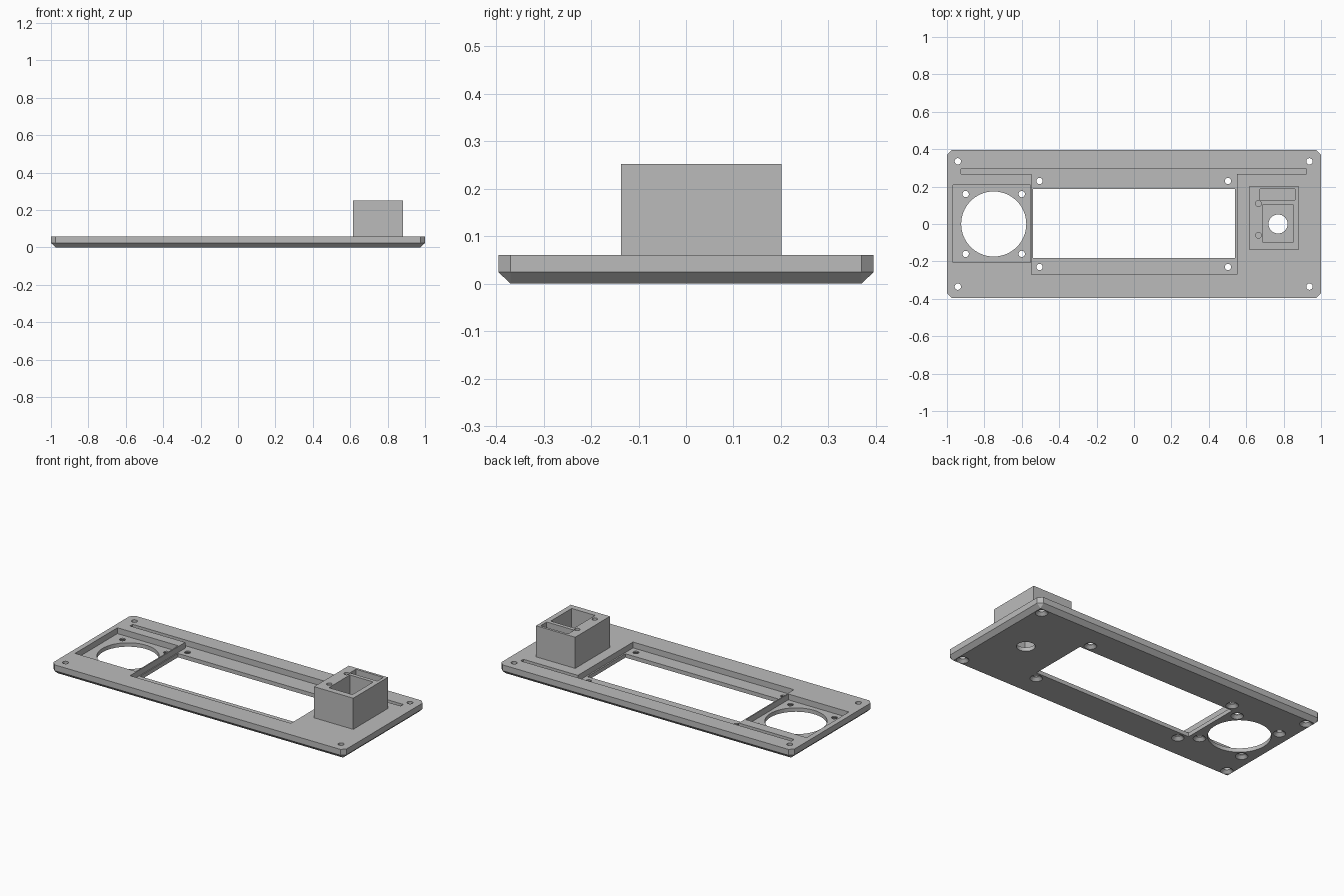
import bpy, bmesh, math

cube = bpy.data.objects.get("Cube")
if cube:
    bpy.data.objects.remove(cube, do_unlink=True)

grey = bpy.data.materials.new("mid grey")
grey.use_nodes = True
grey.diffuse_color = (0.5, 0.5, 0.5, 1)
grey.node_tree.nodes["Principled BSDF"].inputs["Base Color"].default_value = (0.5, 0.5, 0.5, 1)

TOP = 0.06        # upper face of the panel
FLOOR = 0.024     # floor of the recesses, also where the lower bevel starts
ROOF = 0.252      # top of the button housing
BEVEL = 0.025
HALF_DEPTH = 0.395


def finish(name, bm):
    bmesh.ops.recalc_face_normals(bm, faces=bm.faces)
    mesh = bpy.data.meshes.new(name)
    bm.to_mesh(mesh)
    bm.free()
    mesh.materials.append(grey)
    obj = bpy.data.objects.new(name, mesh)
    bpy.context.collection.objects.link(obj)
    return obj


def prism(name, outline, z0, z1):
    bm = bmesh.new()
    face = bm.faces.new([bm.verts.new((x, y, z0)) for x, y in outline])
    top = bmesh.ops.extrude_face_region(bm, geom=[face])["geom"]
    verts = [v for v in top if isinstance(v, bmesh.types.BMVert)]
    bmesh.ops.translate(bm, verts=verts, vec=(0, 0, z1 - z0))
    return finish(name, bm)


def block(name, x0, x1, y0, y1, z0, z1):
    return prism(name, [(x0, y0), (x1, y0), (x1, y1), (x0, y1)], z0, z1)


def drill(x, y, r0, r1, z0, z1, sides=24):
    bm = bmesh.new()
    bmesh.ops.create_cone(bm, cap_ends=True, segments=sides,
                          radius1=r0, radius2=r1, depth=z1 - z0)
    bmesh.ops.translate(bm, verts=bm.verts, vec=(x, y, (z0 + z1) / 2))
    return finish("drill", bm)


def cut(target, cutter):
    mod = target.modifiers.new("cut", "BOOLEAN")
    mod.operation = "DIFFERENCE"
    mod.solver = "EXACT"
    mod.object = cutter
    bpy.context.view_layer.objects.active = target
    bpy.ops.object.modifier_apply(modifier=mod.name)
    bpy.data.objects.remove(cutter, do_unlink=True)


# Panel: clipped corners, bevelled underside
bm = bmesh.new()
for sx in (-1, 1):
    for sy in (-1, 1):
        for z in (FLOOR, TOP):
            bm.verts.new((sx, sy * (HALF_DEPTH - BEVEL), z))
            bm.verts.new((sx * (1 - BEVEL), sy * HALF_DEPTH, z))
        bm.verts.new((sx * (1 - BEVEL), sy * (HALF_DEPTH - BEVEL), 0))
bmesh.ops.convex_hull(bm, input=bm.verts)
bmesh.ops.dissolve_limit(bm, angle_limit=math.radians(1), verts=bm.verts, edges=bm.edges)
panel = finish("panel", bm)

# Display recess with the long wiring groove along its back edge
cut(panel, prism("recess", [
    (-0.547, -0.27), (0.55, -0.27), (0.55, 0.268), (0.922, 0.268),
    (0.922, 0.294), (-0.925, 0.294), (-0.925, 0.268), (-0.547, 0.268)], FLOOR, 0.1))
# Display window
cut(panel, block("window", -0.541, 0.541, -0.182, 0.187, -0.1, 0.1))
# Speaker recess and its round opening
cut(panel, block("recess", -0.968, -0.554, -0.205, 0.208, FLOOR, 0.1))
cut(panel, drill(-0.75, 0, 0.174, 0.174, -0.1, 0.1, 64))

# Screw holes, countersunk from below
corners = [(x, y) for x in (-0.942, 0.938) for y in (-0.335, 0.335)]
display = [(x, y) for x in (-0.505, 0.503) for y in (-0.23, 0.23)]
speaker = [(x, y) for x in (-0.9, -0.6) for y in (-0.16, 0.16)]
for x, y in corners + display + speaker:
    cut(panel, drill(x, y, 0.017, 0.017, -0.1, 0.1))
    cut(panel, drill(x, y, 0.037, 0.016, -0.002, 0.018))

# Button housing
housing = block("button_housing", 0.615, 0.882, -0.137, 0.201, TOP, ROOF)
for part in (panel, housing):
    cut(part, block("well", 0.69, 0.85, -0.1, 0.104, FLOOR, 0.4))
cut(panel, drill(0.77, 0, 0.051, 0.051, -0.1, 0.1, 32))
# Connector slot and pilot holes in the housing
cut(housing, block("slot", 0.674, 0.861, 0.127, 0.186, 0.15, 0.4))
for y in (-0.06, 0.109):
    cut(housing, drill(0.665, y, 0.016, 0.016, 0.15, 0.4, 12))

# Smooth the bores, keep the hard edges
for part in (panel, housing):
    bpy.ops.object.select_all(action="DESELECT")
    part.select_set(True)
    bpy.context.view_layer.objects.active = part
    bpy.ops.object.shade_smooth_by_angle(angle=math.radians(20))
